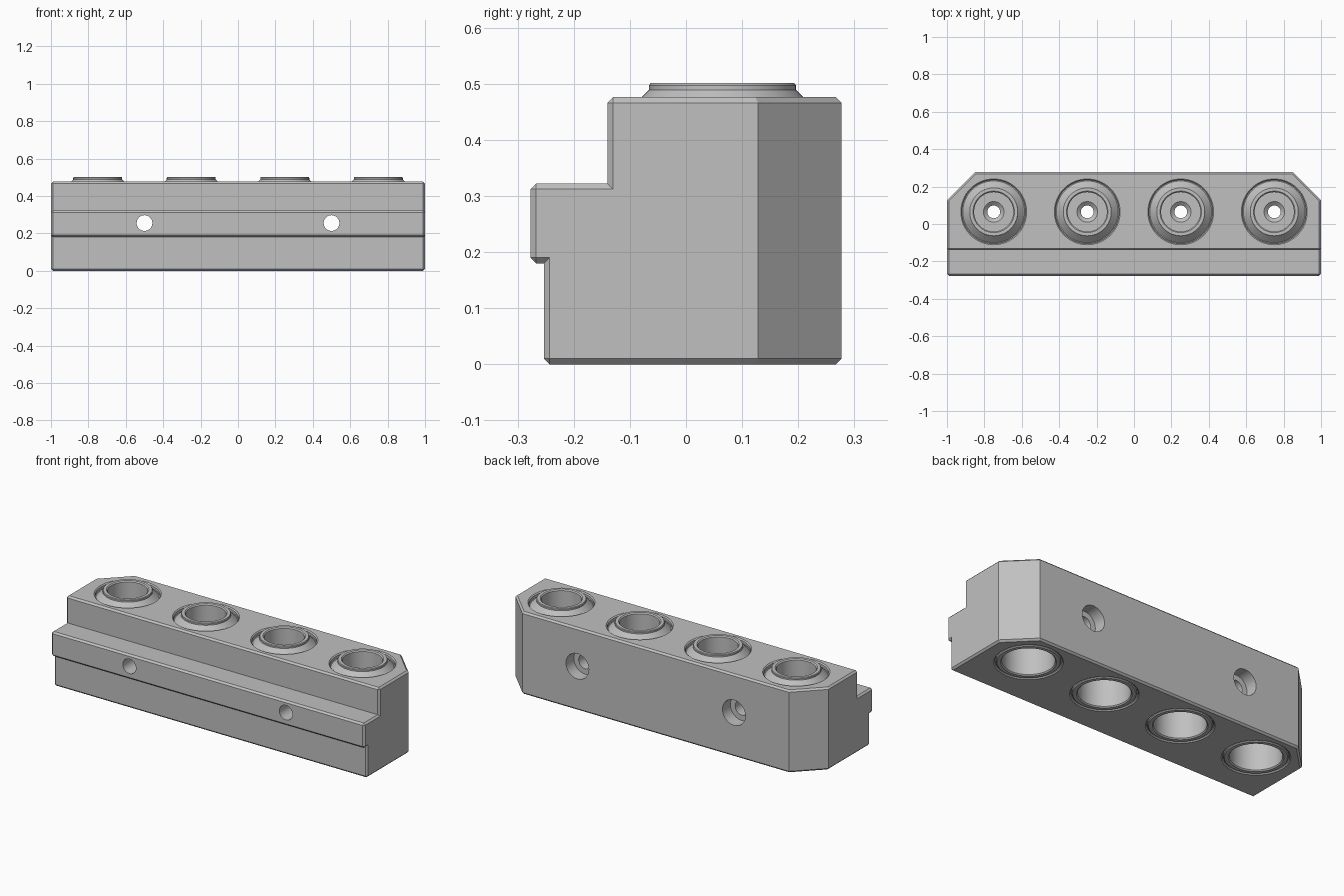
import bpy, bmesh, math
from mathutils import Matrix, Vector

cube = bpy.data.objects.get("Cube")
if cube:
    bpy.data.objects.remove(cube, do_unlink=True)

grey = bpy.data.materials.new("plain grey")
grey.use_nodes = True
colour = (0.53, 0.53, 0.53, 1)
grey.diffuse_color = colour
grey.node_tree.nodes["Principled BSDF"].inputs["Base Color"].default_value = colour


def make(name, bm):
    bmesh.ops.recalc_face_normals(bm, faces=bm.faces[:])
    mesh = bpy.data.meshes.new(name)
    bm.to_mesh(mesh)
    bm.free()
    obj = bpy.data.objects.new(name, mesh)
    bpy.context.collection.objects.link(obj)
    mesh.materials.append(grey)
    return obj


def lathe(name, profile, matrix, closed=False, steps=64):
    """Revolve (radius, height) points round z; open profiles start and end on the axis."""
    bm = bmesh.new()
    verts = [bm.verts.new((r, 0, z)) for r, z in profile]
    edges = [bm.edges.new(p) for p in zip(verts, verts[1:])]
    if closed:
        edges.append(bm.edges.new((verts[-1], verts[0])))
    bmesh.ops.spin(bm, geom=verts + edges, axis=(0, 0, 1), cent=(0, 0, 0),
                   angle=math.tau, steps=steps)
    bmesh.ops.remove_doubles(bm, verts=bm.verts[:], dist=1e-5)
    bm.transform(matrix)
    return make(name, bm)


def smooth(obj):
    bpy.ops.object.select_all(action='DESELECT')
    obj.select_set(True)
    bpy.context.view_layer.objects.active = obj
    bpy.ops.object.shade_smooth_by_angle(angle=math.radians(25))


def cut(obj, cutter):
    bpy.context.view_layer.objects.active = obj
    mod = obj.modifiers.new("cut", 'BOOLEAN')
    mod.operation = 'DIFFERENCE'
    mod.solver = 'EXACT'
    mod.object = cutter
    bpy.ops.object.modifier_apply(modifier=mod.name)
    bpy.data.objects.remove(cutter, do_unlink=True)


# Stepped block extruded along x
TOP, BACK = 0.476, 0.277
outline = [(-0.253, 0), (-0.253, 0.18), (-BACK, 0.18), (-BACK, 0.322),
           (-0.14, 0.322), (-0.14, TOP), (BACK, TOP), (BACK, 0)]
bm = bmesh.new()
face = bm.faces.new([bm.verts.new((-1, y, z)) for y, z in outline])
ext = bmesh.ops.extrude_face_region(bm, geom=[face])
bmesh.ops.translate(bm, vec=(2, 0, 0),
                    verts=[g for g in ext["geom"] if isinstance(g, bmesh.types.BMVert)])

# Diagonal rear corners
for side in (-1, 1):
    res = bmesh.ops.bisect_plane(bm, geom=bm.verts[:] + bm.edges[:] + bm.faces[:],
                                 plane_co=(side, 0.128, 0),
                                 plane_no=Vector((side, 1, 0)), clear_outer=True)
    rim = [g for g in res["geom_cut"] if isinstance(g, bmesh.types.BMEdge)]
    bmesh.ops.edgeloop_fill(bm, edges=rim)
bmesh.ops.recalc_face_normals(bm, faces=bm.faces[:])

# Small chamfer on every square outer edge
sharp = [e for e in bm.edges if e.calc_face_angle_signed(0) > math.radians(60)]
bmesh.ops.bevel(bm, geom=sharp, offset=0.01, offset_type='OFFSET', segments=1,
                profile=0.5, affect='EDGES', clamp_overlap=True)
block = make("block", bm)

# Chamfered bores and the sleeves seated in them
bore = [(0, -0.02), (0.176, -0.02), (0.176, 0), (0.17, 0.006),
        (0.17, TOP - 0.006), (0.176, TOP), (0.176, 0.52), (0, 0.52)]
sleeve = [(0.165, 0.455), (0.131, 0.489), (0.131, 0.497), (0.128, 0.501),
          (0.111, 0.501), (0.105, 0.495), (0.105, 0.28), (0.055, 0.28),
          (0.034, 0.262), (0.034, 0.24), (0.135, 0.24), (0.135, 0.006),
          (0.141, 0), (0.16, 0), (0.165, 0.005), (0.165, 0.02),
          (0.17, 0.02), (0.17, 0.455)]
for i in range(4):
    spot = Matrix.Translation((-0.75 + 0.5 * i, 0.065, 0))
    cut(block, lathe("bore_cutter", bore, spot))
    smooth(lathe(f"sleeve_{i + 1}", sleeve, spot, closed=True))

# Bolt holes with a counterbore at the rear
bolt = [(0, -0.35), (0.042, -0.35), (0.042, 0.205), (0.073, 0.205), (0.073, 0.35), (0, 0.35)]
for x in (-0.5, 0.5):
    spot = Matrix.Translation((x, 0, 0.255)) @ Matrix.Rotation(-math.pi / 2, 4, 'X')
    cut(block, lathe("bolt_cutter", bolt, spot, steps=48))
smooth(block)
